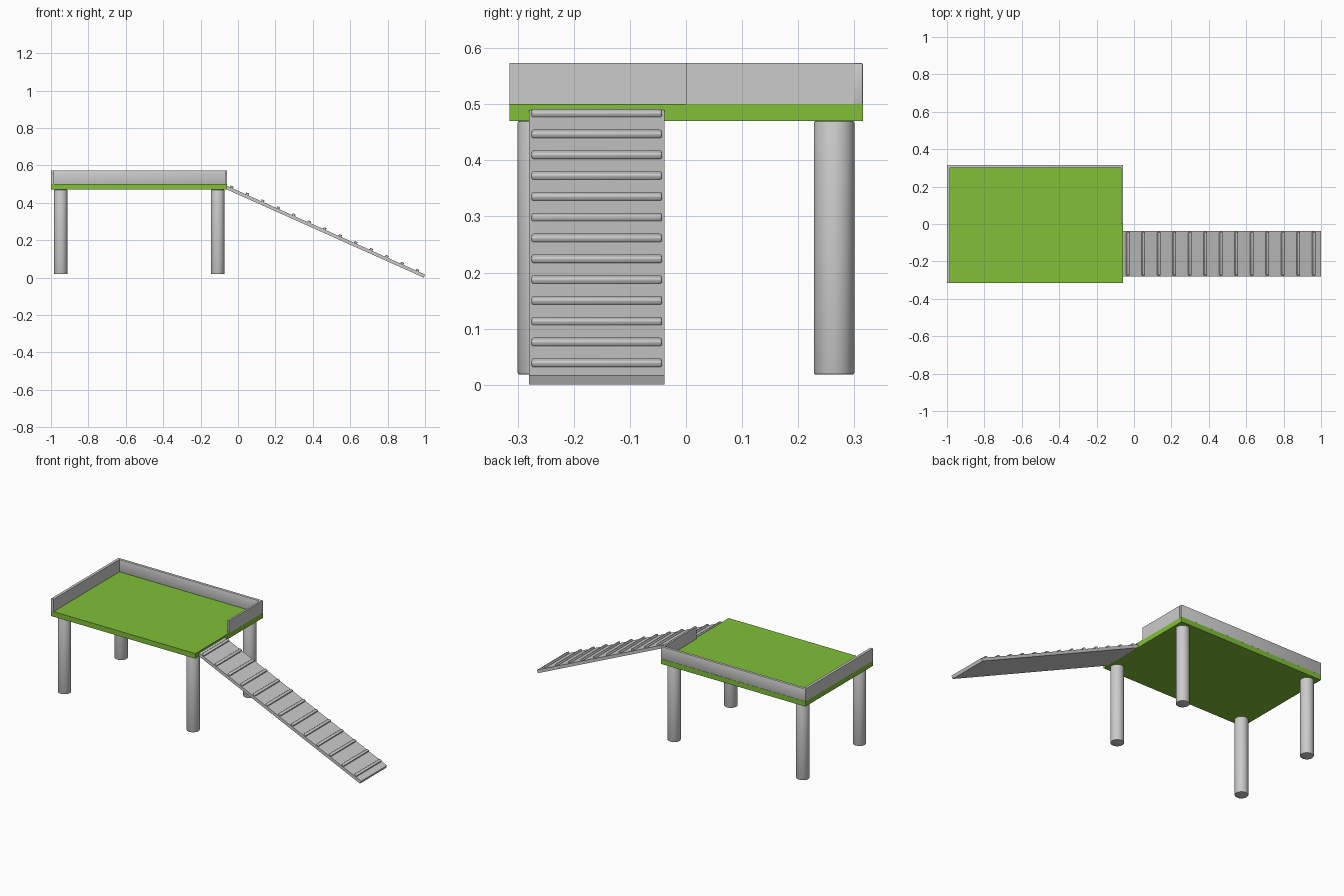
import bpy
import math
from mathutils import Matrix, Vector

if "Cube" in bpy.data.objects:
    bpy.data.objects.remove(bpy.data.objects["Cube"], do_unlink=True)


def finish(obj, name, bevel, segments):
    obj.name = name
    if bevel:
        mod = obj.modifiers.new("Rounded edges", "BEVEL")
        mod.width = bevel
        mod.segments = segments
        mod.limit_method = "ANGLE"
        bpy.ops.object.modifier_apply(modifier=mod.name)
    bpy.ops.object.shade_smooth_by_angle(angle=math.radians(35))
    return obj


def box(name, low, high, bevel=0, segments=2):
    """Box between two corners, origin at its centre."""
    low, high = Vector(low), Vector(high)
    bpy.ops.mesh.primitive_cube_add(size=1)
    obj = bpy.context.object
    obj.data.transform(Matrix.Diagonal((high - low).to_4d()))
    obj.location = (low + high) / 2
    return finish(obj, name, bevel, segments)


# Platform
LEFT, RIGHT, HALF = -1.0, -0.058, 0.315
DECK_LOW, DECK_TOP, WALL_TOP = 0.47, 0.50, 0.573
WALL = 0.016

green = bpy.data.materials.new("Green")
green.use_nodes = True
color = (0.22, 0.52, 0.04, 1)
green.diffuse_color = color
green.node_tree.nodes["Principled BSDF"].inputs["Base Color"].default_value = color

deck = box("platform", (LEFT, -HALF, DECK_LOW), (RIGHT, HALF, DECK_TOP))
deck.data.materials.append(green)

# Low walls round three sides, the ramp side only half closed
box("back_wall", (LEFT, HALF - WALL, DECK_TOP), (RIGHT, HALF, WALL_TOP), 0.0015)
box("side_wall", (LEFT, -HALF, DECK_TOP), (LEFT + WALL, HALF - WALL, WALL_TOP))
box("ramp_side_wall", (RIGHT - 0.011, 0, DECK_TOP), (RIGHT, HALF - WALL, WALL_TOP))

# Round legs
for x_name, x in (("outer", -0.948), ("ramp", -0.108)):
    for y_name, y in (("front", -0.264), ("back", 0.264)):
        bpy.ops.mesh.primitive_cylinder_add(
            vertices=48, radius=0.036, depth=DECK_LOW - 0.018,
            location=(x, y, (DECK_LOW + 0.018) / 2))
        finish(bpy.context.object, f"{y_name}_{x_name}_leg", 0.003, 2)

# Ramp frame: local x runs down the slope, local z = 0 is its walking surface
ramp_top = Vector((RIGHT, -0.159, 0.49))
ramp_foot = Vector((1.0, -0.159, 0.0165))
run = ramp_foot - ramp_top
slope = math.atan2(-run.z, run.x)
frame = Matrix.Translation(ramp_top) @ Matrix.Rotation(slope, 4, "Y")


def ramp_box(name, low, high, bevel=0):
    obj = box(name, low, high, bevel, 3)
    obj.matrix_world = frame @ Matrix.Translation(obj.location)


ramp_box("ramp", (0, -0.121, -0.018), (run.length, 0.121, 0))

# Rungs
RUNGS = 13
first, last = 0.025, run.length - 0.045
for i in range(RUNGS):
    s = first + (last - first) * i / (RUNGS - 1)
    ramp_box(f"ramp_rung_{i + 1}", (s - 0.0085, -0.116, -0.001),
             (s + 0.0085, 0.116, 0.0105), 0.0035)
